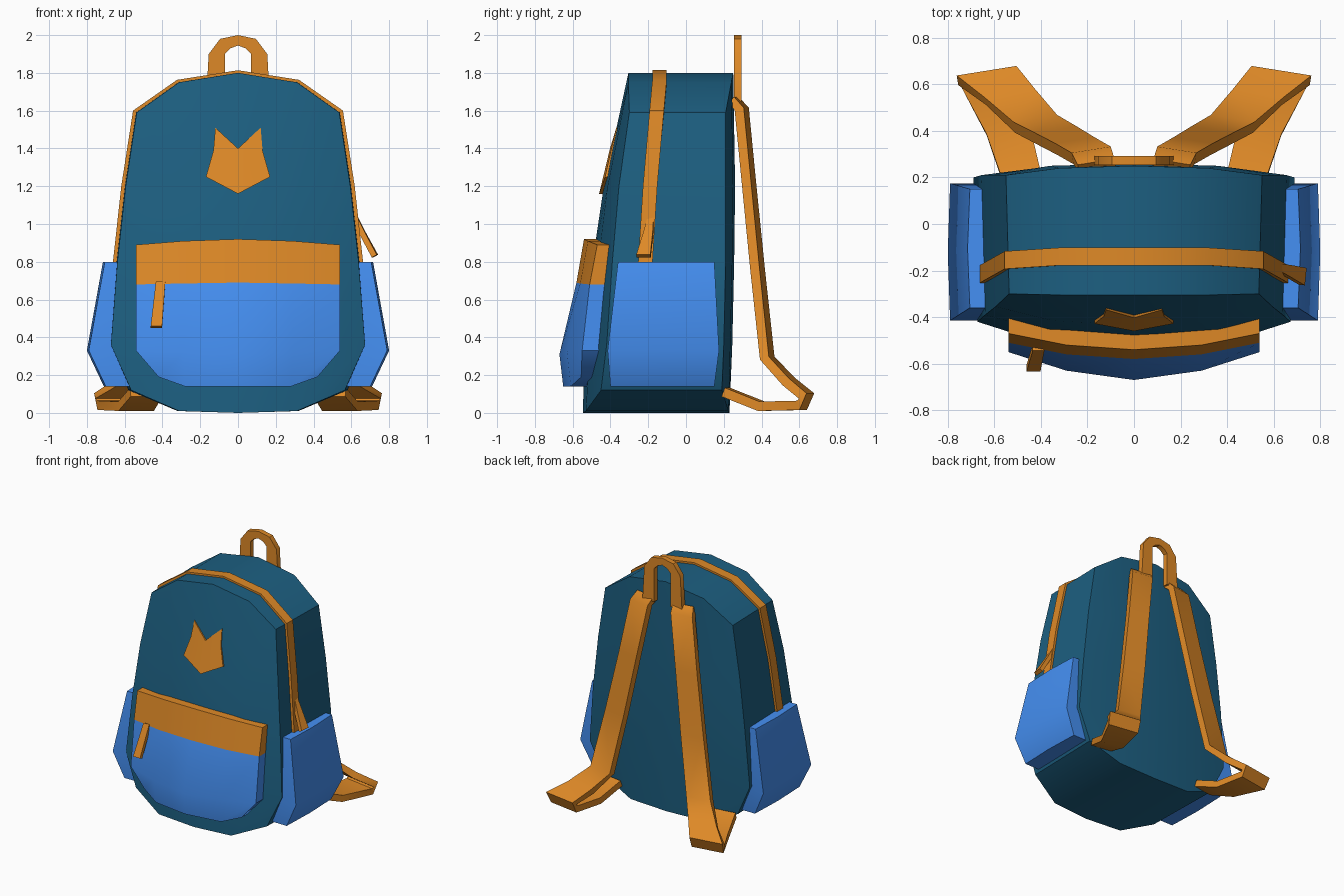
import bpy, bmesh, math
from mathutils import Vector

if "Cube" in bpy.data.objects:
    bpy.data.objects.remove(bpy.data.objects["Cube"])


def material(name, rgb):
    m = bpy.data.materials.new(name)
    m.diffuse_color = (*rgb, 1)
    m.use_nodes = True
    m.node_tree.nodes["Principled BSDF"].inputs["Base Color"].default_value = m.diffuse_color
    return m


TEAL = material("teal_fabric", (0.012, 0.115, 0.22))
BLUE = material("blue_fabric", (0.06, 0.28, 0.9))
ORANGE = material("orange_trim", (0.73, 0.25, 0.02))


def make(name, verts, faces, mat, angle=40):
    me = bpy.data.meshes.new(name)
    me.from_pydata([tuple(v) for v in verts], [], faces)
    bm = bmesh.new()
    bm.from_mesh(me)
    bmesh.ops.recalc_face_normals(bm, faces=bm.faces)
    bm.to_mesh(me)
    bm.free()
    me.materials.append(mat)
    ob = bpy.data.objects.new(name, me)
    bpy.context.collection.objects.link(ob)
    bpy.ops.object.select_all(action='DESELECT')
    ob.select_set(True)
    bpy.context.view_layer.objects.active = ob
    bpy.ops.object.shade_smooth_by_angle(angle=math.radians(angle))
    return ob


def panel(name, rows, mat, front_scale=1.0):
    """Bowed slab: rows of (x, z, y_front, y_back) for edge, middle and centre columns."""
    full = [[(-x, z, f, b) for x, z, f, b in r] + [r[1], r[0]] for r in rows]
    n, c = len(full), 5
    verts = [(x * front_scale, f, z) for r in full for x, z, f, b in r]
    verts += [(x, b, z) for r in full for x, z, f, b in r]
    off = n * c
    faces = []
    for i in range(n - 1):
        for j in range(c - 1):
            q = (i * c + j, i * c + j + 1, (i + 1) * c + j + 1, (i + 1) * c + j)
            faces += [q, tuple(k + off for k in q[::-1])]
    rim = [j for j in range(c)] + [i * c + c - 1 for i in range(1, n)]
    rim += [(n - 1) * c + j for j in range(c - 2, -1, -1)] + [i * c for i in range(n - 2, 0, -1)]
    for a, b in zip(rim, rim[1:] + rim[:1]):
        faces.append((a, b, b + off, a + off))
    return make(name, verts, faces, mat)


def sweep(name, sections, mat, angle=40):
    """Skin a list of equal cross-sections and cap both ends."""
    n = len(sections[0])
    verts = [v for s in sections for v in s]
    faces = [tuple(range(n)), tuple(range(len(verts) - n, len(verts)))]
    for i in range(len(sections) - 1):
        for j in range(n):
            k = (j + 1) % n
            faces.append((i * n + j, i * n + k, (i + 1) * n + k, (i + 1) * n + j))
    return make(name, verts, faces, mat, angle)


def ribbon(name, path, thick, across, mat, side=1, angle=40):
    """Flat band along a path of (x, y, z, width)."""
    pts = [Vector(p[:3]) for p in path]
    across = Vector(across).normalized()
    secs = []
    for i, p in enumerate(pts):
        t = pts[min(i + 1, len(pts) - 1)] - pts[max(i - 1, 0)]
        nrm = across.cross(t).normalized() * thick / 2
        w = across * path[i][3] / 2
        secs.append([Vector((v.x * side, v.y, v.z)) for v in
                     (p - w - nrm, p + w - nrm, p + w + nrm, p - w + nrm)])
    return sweep(name, secs, mat, angle)


# Main bag
panel("bag_body", [
    [(0.58, 0.12, -0.45, 0.19), (0.32, 0.01, -0.53, 0.225), (0, 0.0, -0.545, 0.23)],
    [(0.69, 0.36, -0.42, 0.20), (0.40, 0.36, -0.51, 0.235), (0, 0.36, -0.54, 0.245)],
    [(0.655, 0.80, -0.39, 0.21), (0.38, 0.80, -0.465, 0.245), (0, 0.80, -0.495, 0.255)],
    [(0.61, 1.20, -0.355, 0.21), (0.36, 1.20, -0.415, 0.25), (0, 1.20, -0.435, 0.26)],
    [(0.55, 1.59, -0.30, 0.21), (0.32, 1.75, -0.305, 0.24), (0, 1.80, -0.305, 0.25)],
], TEAL, 0.975)

# Front pocket and its top flap
panel("front_pocket", [
    [(0.42, 0.19, -0.555, -0.44), (0.28, 0.14, -0.61, -0.46), (0, 0.14, -0.65, -0.47)],
    [(0.54, 0.33, -0.55, -0.40), (0.29, 0.32, -0.63, -0.44), (0, 0.31, -0.67, -0.46)],
    [(0.54, 0.68, -0.51, -0.38), (0.29, 0.685, -0.56, -0.42), (0, 0.69, -0.58, -0.44)],
], BLUE)
panel("front_pocket_flap", [
    [(0.54, 0.68, -0.51, -0.38), (0.29, 0.685, -0.56, -0.42), (0, 0.69, -0.58, -0.44)],
    [(0.54, 0.89, -0.47, -0.37), (0.29, 0.91, -0.52, -0.41), (0, 0.92, -0.54, -0.43)],
], ORANGE)

# Side pockets
for s, label in ((1, "right"), (-1, "left")):
    secs = []
    for z, xo, xi, yf, yb in ((0.14, 0.71, 0.56, -0.40, 0.15), (0.33, 0.80, 0.64, -0.415, 0.175),
                              (0.80, 0.715, 0.62, -0.36, 0.15)):
        ym = (yf + yb) / 2
        secs.append([(s * xi, yf, z), (s * (xo - 0.01), yf, z), (s * xo, ym, z),
                     (s * (xo - 0.01), yb, z), (s * xi, yb, z)])
    sweep("side_pocket_" + label, secs, BLUE)

# Zip band running over the top and down both sides
half = [(0.648, -0.215, 0.80), (0.604, -0.19, 1.20), (0.546, -0.155, 1.59), (0.318, -0.14, 1.75)]
path = [(-x, y, z) for x, y, z in half] + [(0, -0.14, 1.80)] + half[::-1]
secs = []
for x, y, z in path:
    n = Vector((x, 0, 1.5 * max(0, z - 1.2))).normalized()
    a, b, h = Vector((x, y, z)) - n * 0.03, Vector((x, y, z)) + n * 0.014, Vector((0, 0.038, 0))
    secs.append([a - h, b - h, b + h, a + h])
sweep("zip_band", secs, ORANGE)

# Zip pulls
ribbon("side_zip_pull", [(0.615, -0.185, 1.04, 0.03), (0.66, -0.20, 0.95, 0.05),
                         (0.725, -0.225, 0.83, 0.075)], 0.03, (0.1, 1, 0), ORANGE, angle=25)
ribbon("front_zip_pull", [(-0.41, -0.53, 0.69, 0.05), (-0.432, -0.62, 0.455, 0.06)],
       0.03, (1, 0, 0), ORANGE, angle=25)

# Notched decorative patch
right = [(0.12, 1.51), (0.13, 1.39), (0.17, 1.25)]
outline = [(0, 1.40)] + right + [(0, 1.16)] + [(-x, z) for x, z in right[::-1]]


def patch_y(x, z):
    return -0.46 + (z - 1.16) * 0.24 + abs(x) * 0.06


verts = [(x, patch_y(x, z) + d, z) for d in (0, 0.05) for x, z in outline]
faces = [(0, 1, 2, 3, 4), (0, 4, 5, 6, 7), (8, 9, 10, 11, 12), (8, 12, 13, 14, 15)]
faces += [(i, (i + 1) % 8, (i + 1) % 8 + 8, i + 8) for i in range(8)]
make("front_patch", verts, faces, ORANGE, 25)

# Carry handle: inner and outer arch
arch = [((0.17, 1.64), (0.07, 1.64)), ((0.155, 1.90), (0.07, 1.90)), ((0.095, 1.98), (0.04, 1.93))]
arch = arch + [((0, 2.0), (0, 1.945))] + [((-o[0], o[1]), (-i[0], i[1])) for o, i in arch[::-1]]
sweep("carry_handle", [[(o[0], 0.253, o[1]), (o[0], 0.293, o[1]),
                        (i[0], 0.293, i[1]), (i[0], 0.253, i[1])] for o, i in arch], ORANGE)

# Shoulder straps, looping back to the bottom of the bag
strap = [(0.16, 0.25, 1.655, 0.16), (0.18, 0.295, 1.61, 0.17), (0.25, 0.335, 1.20, 0.17),
         (0.33, 0.38, 0.75, 0.18), (0.42, 0.43, 0.29, 0.19), (0.53, 0.545, 0.165, 0.22),
         (0.63, 0.638, 0.09, 0.26), (0.62, 0.615, 0.04, 0.25), (0.54, 0.40, 0.035, 0.19),
         (0.485, 0.21, 0.11, 0.17)]
for s, label in ((1, "right"), (-1, "left")):
    ribbon("shoulder_strap_" + label, strap, 0.05, (1, -0.16, 0), ORANGE, s, 50)
